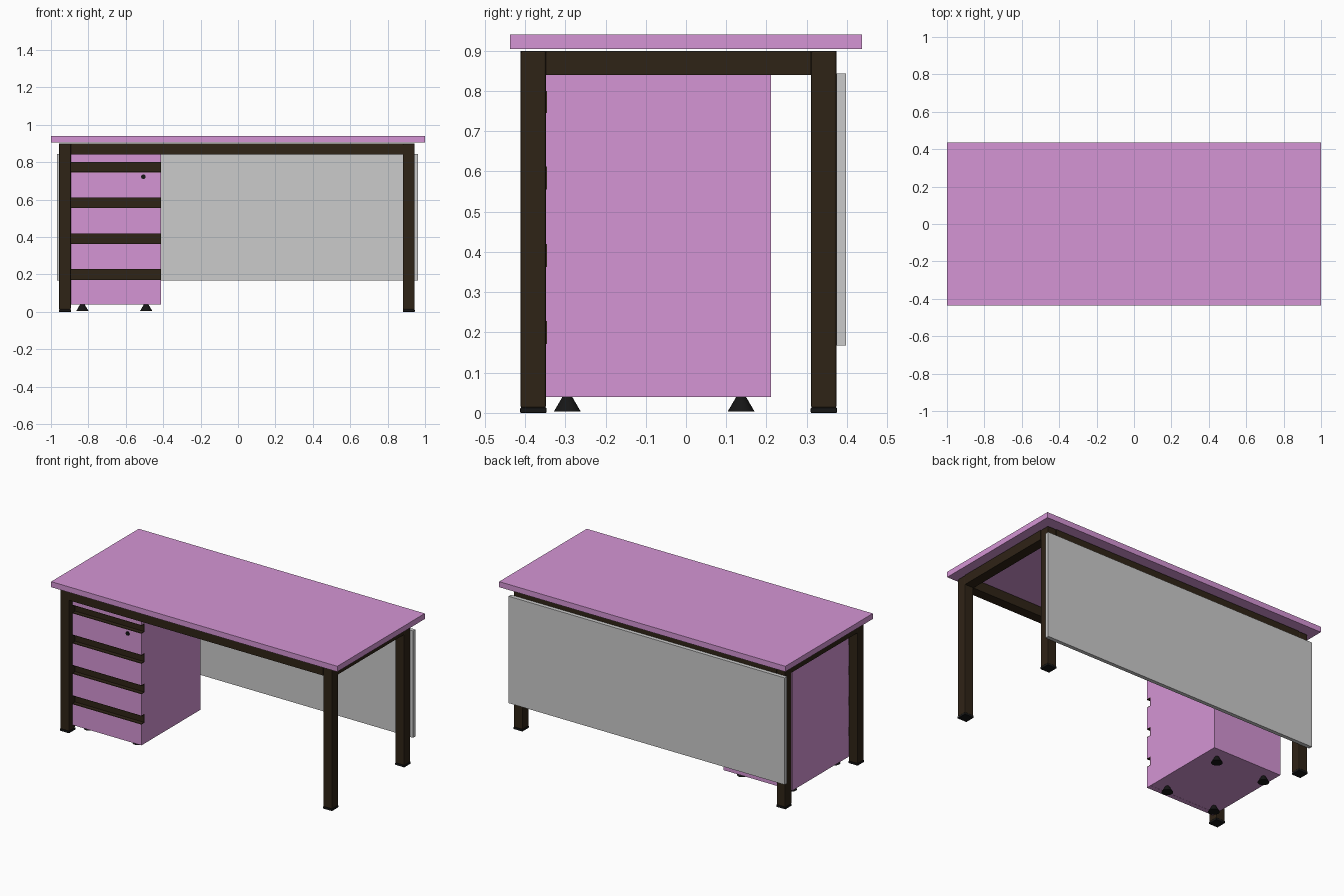
import bpy
import math

if "Cube" in bpy.data.objects:
    bpy.data.objects.remove(bpy.data.objects["Cube"])


def material(name, rgb):
    m = bpy.data.materials.new(name)
    m.diffuse_color = (*rgb, 1)
    m.use_nodes = True
    m.node_tree.nodes["Principled BSDF"].inputs["Base Color"].default_value = m.diffuse_color
    return m


PURPLE = material("purple_laminate", (0.66, 0.30, 0.66))
DARK = material("dark_metal", (0.028, 0.017, 0.008))
BLACK = material("black_plastic", (0.008, 0.008, 0.008))


def box(name, x, y, z, mat=None, bevel=0.0):
    """Box from (min, max) ranges on each axis."""
    bpy.ops.mesh.primitive_cube_add(size=1, location=[sum(r) / 2 for r in (x, y, z)])
    ob = bpy.context.object
    ob.name = name
    ob.scale = [r[1] - r[0] for r in (x, y, z)]
    bpy.ops.object.transform_apply(location=False, rotation=False, scale=True)
    if mat:
        ob.data.materials.append(mat)
    if bevel:
        mod = ob.modifiers.new("rounded_edges", 'BEVEL')
        mod.width = bevel
        mod.segments = 2
    return ob


def cone(name, loc, r1, r2, depth, mat, rot=(0, 0, 0)):
    bpy.ops.mesh.primitive_cone_add(vertices=24, radius1=r1, radius2=r2, depth=depth,
                                    location=loc, rotation=rot)
    ob = bpy.context.object
    ob.name = name
    ob.data.materials.append(mat)
    bpy.ops.object.shade_smooth_by_angle()
    return ob


# Desk top and modesty panel
box("desk_top", (-1, 1), (-0.437, 0.437), (0.905, 0.94), PURPLE)
box("modesty_panel", (-0.968, 0.962), (0.374, 0.398), (0.168, 0.843))

# Legs with foot caps
LEFT, RIGHT = (-0.956, -0.894), (0.882, 0.944)
FRONT, BACK = (-0.411, -0.348), (0.311, 0.374)
for sx, x in (("left", LEFT), ("right", RIGHT)):
    for sy, y in (("front", FRONT), ("back", BACK)):
        box(f"{sy}_{sx}_leg", x, y, (0.012, 0.90), DARK, 0.005)
        box(f"{sy}_{sx}_foot_cap", (x[0] - 0.001, x[1] + 0.001),
            (y[0] - 0.001, y[1] + 0.001), (0, 0.013), BLACK, 0.002)

# Rails joining the legs
RAIL_Z = (0.84, 0.90)
for sy, y in (("front", FRONT), ("back", BACK)):
    box(f"{sy}_rail", (LEFT[1], RIGHT[0]), y, RAIL_Z, DARK)
for sx, x in (("left", LEFT), ("right", RIGHT)):
    box(f"{sx}_rail", x, (FRONT[1], BACK[0]), RAIL_Z, DARK)

# Drawer pedestal body
PX = (-0.893, -0.411)
box("pedestal_body", PX, (-0.345, 0.211), (0.04, 0.845), PURPLE)

# Drawer fronts, separated by open grip channels
FY = (-0.377, -0.346)
grips = [(0.171, 0.228), (0.363, 0.42), (0.555, 0.612), (0.745, 0.80)]
edges = [0.04] + [z for g in grips for z in g] + [0.845]
for i in range(0, len(edges), 2):
    box(f"drawer_front_{i // 2 + 1}", PX, FY, (edges[i], edges[i + 1]), PURPLE)
for i, (z0, z1) in enumerate(grips, 1):
    box(f"grip_{i}_back", PX, (-0.350, -0.345), (z0, z1), DARK)
    box(f"grip_{i}_lower_lip", PX, FY, (z0, z0 + 0.004), DARK)
    box(f"grip_{i}_upper_lip", PX, FY, (z1 - 0.004, z1), DARK)

# Lock
cone("drawer_lock", (-0.506, -0.378, 0.722), 0.012, 0.012, 0.008, BLACK,
     (math.pi / 2, 0, 0))

# Pedestal feet
for i, (x, y) in enumerate([(x, y) for x in (-0.832, -0.491) for y in (-0.295, 0.137)], 1):
    cone(f"pedestal_foot_{i}", (x, y, 0.022), 0.033, 0.012, 0.036, BLACK)
